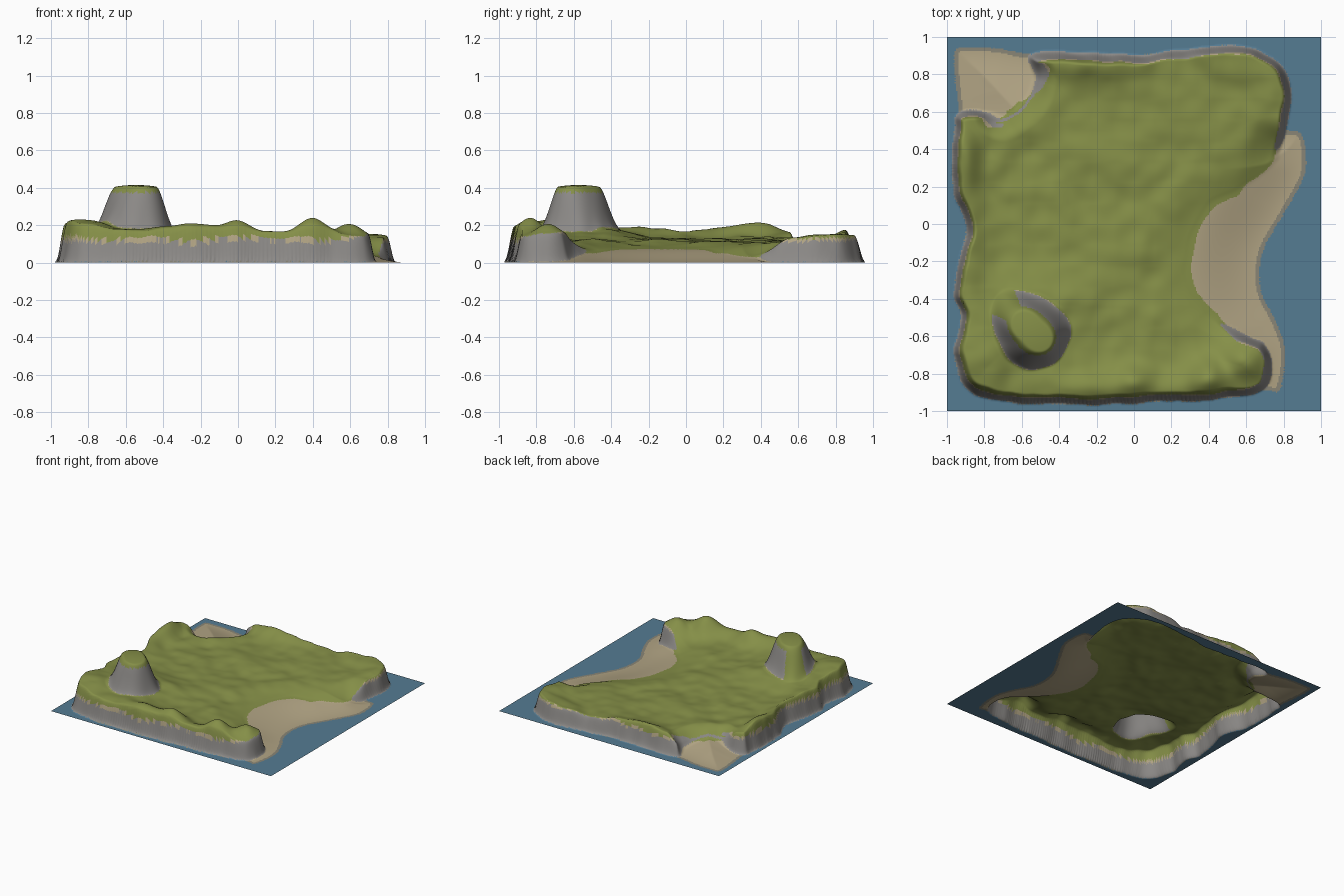
import bpy, bmesh, math
from mathutils import Vector, noise, kdtree

if "Cube" in bpy.data.objects:
    bpy.data.objects.remove(bpy.data.objects["Cube"])

N = 290  # grid resolution

def material(name, rgb):
    m = bpy.data.materials.new(name)
    m.diffuse_color = (*rgb, 1)
    m.use_nodes = True
    m.node_tree.nodes["Principled BSDF"].inputs["Base Color"].default_value = m.diffuse_color
    return m

MATS = [material("water", (0.09, 0.20, 0.29)), material("sand", (0.44, 0.37, 0.23)),
        material("wet sand", (0.25, 0.235, 0.18)), material("rock", (0.26, 0.25, 0.24)),
        material("grass", (0.235, 0.275, 0.064))]
WATER, SAND, WET, ROCK, GRASS = range(5)

# Grassland outline, clockwise, split where the beaches join it
north_east = [(-.55, .91), (-.3, .92), (0, .905), (.25, .93), (.55, .955), (.75, .88), (.84, .72), (.815, .52)]
bay = [(.76, .3), (.6, .18), (.42, .08), (.33, -.1), (.31, -.3), (.42, -.45), (.6, -.59), (.7, -.64), (.74, -.75)]
south_west = [(.69, -.89), (.5, -.93), (.1, -.95), (-.3, -.965), (-.7, -.945), (-.9, -.88), (-.96, -.7), (-.93, -.5),
              (-.965, -.38), (-.935, -.2), (-.9, 0), (-.97, .2), (-.965, .48), (-.94, .6)]
nw_cove = [(-.7, .6), (-.6, .68), (-.56, .78)]
# Sea edge of the two beaches
east_shore = [(.89, .49), (.92, .4), (.91, .25), (.8, .05), (.69, -.15), (.68, -.35), (.76, -.52), (.81, -.68), (.78, -.89)]
nw_shore = [(-.95, .7), (-.96, .92), (-.87, .95), (-.72, .94)]

class Outline:
    """Smooth curve with a distance (signed, positive inside, when closed)."""
    def __init__(self, pts, closed=True):
        P = [Vector(p) for p in pts]
        n = len(P)
        self.s = []
        for i in range(n if closed else n - 1):
            a, b, c, d = P[i - 1], P[i], P[(i + 1) % n], P[(i + 2) % n]
            if not closed:
                a, d = P[max(i - 1, 0)], P[min(i + 2, n - 1)]
            for k in range(20):
                t = k / 20
                self.s.append(.5 * (2 * b + (c - a) * t + (2 * a - 5 * b + 4 * c - d) * t * t
                                    + (3 * b - a - 3 * c + d) * t ** 3))
        m = len(self.s)
        self.tan = [self.s[(i + 1) % m] - self.s[i - 1] for i in range(m)]
        self.kd = kdtree.KDTree(m)
        for i, p in enumerate(self.s):
            self.kd.insert((p.x, p.y, 0), i)
        self.kd.balance()

    def near(self, x, y):
        return self.kd.find((x, y, 0))[2]

    def dist(self, x, y):
        _, i, d = self.kd.find((x, y, 0))
        q, t = self.s[i], self.tan[i]
        return d if (x - q.x) * t.y - (y - q.y) * t.x > 0 else -d

grassland = Outline(north_east + bay + south_west + nw_cove)
coast = Outline(north_east + east_shore + south_west + nw_shore)
bay_line = Outline(bay[:6], False)
cove_line = Outline(nw_cove, False)

def smooth(t):
    t = min(1, max(0, t))
    return t * t * (3 - 2 * t)

def bump(x, y, cx, cy, rx, ry):
    return math.exp(-((x - cx) / rx) ** 2 - ((y - cy) / ry) ** 2)

def fuzz(x, y, f, seed=0):
    return noise.noise(Vector((x * f, y * f, seed)))

# Hills: centre x, centre y, radius x, radius y, height
HILLS = [(0, -.84, .1, .09, .075), (.4, -.81, .1, .1, .1), (.6, -.74, .1, .1, .085),
         (-.85, -.75, .16, .2, .065), (-.9, .36, .08, .19, .07), (-.25, -.87, .2, .1, .04),
         (-.55, -.6, .34, .32, .07), (.7, .75, .15, .2, .03), (.2, -.87, .5, .08, .03),
         (-.3, .85, .3, .08, .03), (-.9, -.15, .1, .3, .05)]
PEAK = (-.545, -.575)

def peak_polar(x, y):
    dx, dy = x - PEAK[0], y - PEAK[1]
    r = math.hypot(dx, dy)
    return r, (-dx + dy) / (1.4142 * r + 1e-9)  # cosine to the north-west

def edge_distance(x, y):
    # Wobble the outline slightly so that the cliffs look natural
    return grassland.dist(x + .014 * fuzz(x, y, 9), y + .014 * fuzz(x, y, 9, 5))

def height(x, y):
    d1, d2 = edge_distance(x, y), coast.dist(x, y)
    top = .115 - .015 * x + .02 * math.exp(-(d1 / .15) ** 2) + .02 * fuzz(x, y, 4, 2) + .01 * fuzz(x, y, 9, 3)
    top += sum(h * bump(x, y, a, b, p, q) for a, b, p, q, h in HILLS)
    # Central flat-topped peak with a tongue to the north-west
    r, c = peak_polar(x, y)
    inner = .07 + .055 * c * c
    outer = .21 + .06 * max(0, c) ** 6 + .02 * fuzz(x, y, 8, 7)
    top += (.415 - .7 * r * r - top) * (1 - smooth((r - inner) / (outer - inner)))
    # Sheer cliffs on the sea, gentle slopes down to the beaches
    beach = .075 * smooth((d2 - .015) / .4)
    width = .05 + .02 * bump(x, y, -.3, .92, .3, .1) + .02 * bump(x, y, -.9, -.85, .15, .15)
    rise = smooth(d1 / width) * smooth(bay_line.near(x, y) / .28) * smooth(cove_line.near(x, y) / .16)
    return beach + max(0, top - beach) * rise

# Island: one height field, with the sea as its flat margin
bm = bmesh.new()
bmesh.ops.create_grid(bm, x_segments=N, y_segments=N, size=1)
for v in bm.verts:
    v.co.z = height(v.co.x, v.co.y)
bm.normal_update()

# Colours by height, slope and outline
for f in bm.faces:
    f.smooth = True
    c, nz = f.calc_center_median(), f.normal.z
    d1, d2 = edge_distance(c.x, c.y), coast.dist(c.x, c.y)
    r, cosine = peak_polar(c.x, c.y)
    limit = .115 + .02 * fuzz(c.x, c.y, 6, 4) + .06 * bump(c.x, c.y, .7, -.75, .12, .15)
    if c.z < .003 and d2 < .004:
        mat = WATER
    elif d1 < 0:
        mat = WET if d2 < .025 else SAND
    elif r < .3 and d1 > .1:
        rocky = nz < .74 and c.z < .375 and cosine < .93
        mat = ROCK if rocky and nz < .7 else SAND if rocky and c.z < .25 else GRASS
    elif nz < .72 and c.z < limit:
        mat = ROCK
    elif nz < .72 and c.z < limit + .016:
        mat = SAND
    elif c.z < .05 and d1 < .03:
        mat = ROCK if d2 < .05 else SAND
    else:
        mat = GRASS
    f.material_index = mat

mesh = bpy.data.meshes.new("island")
bm.to_mesh(mesh)
bm.free()
for m in MATS:
    mesh.materials.append(m)
island = bpy.data.objects.new("island", mesh)
bpy.context.collection.objects.link(island)
